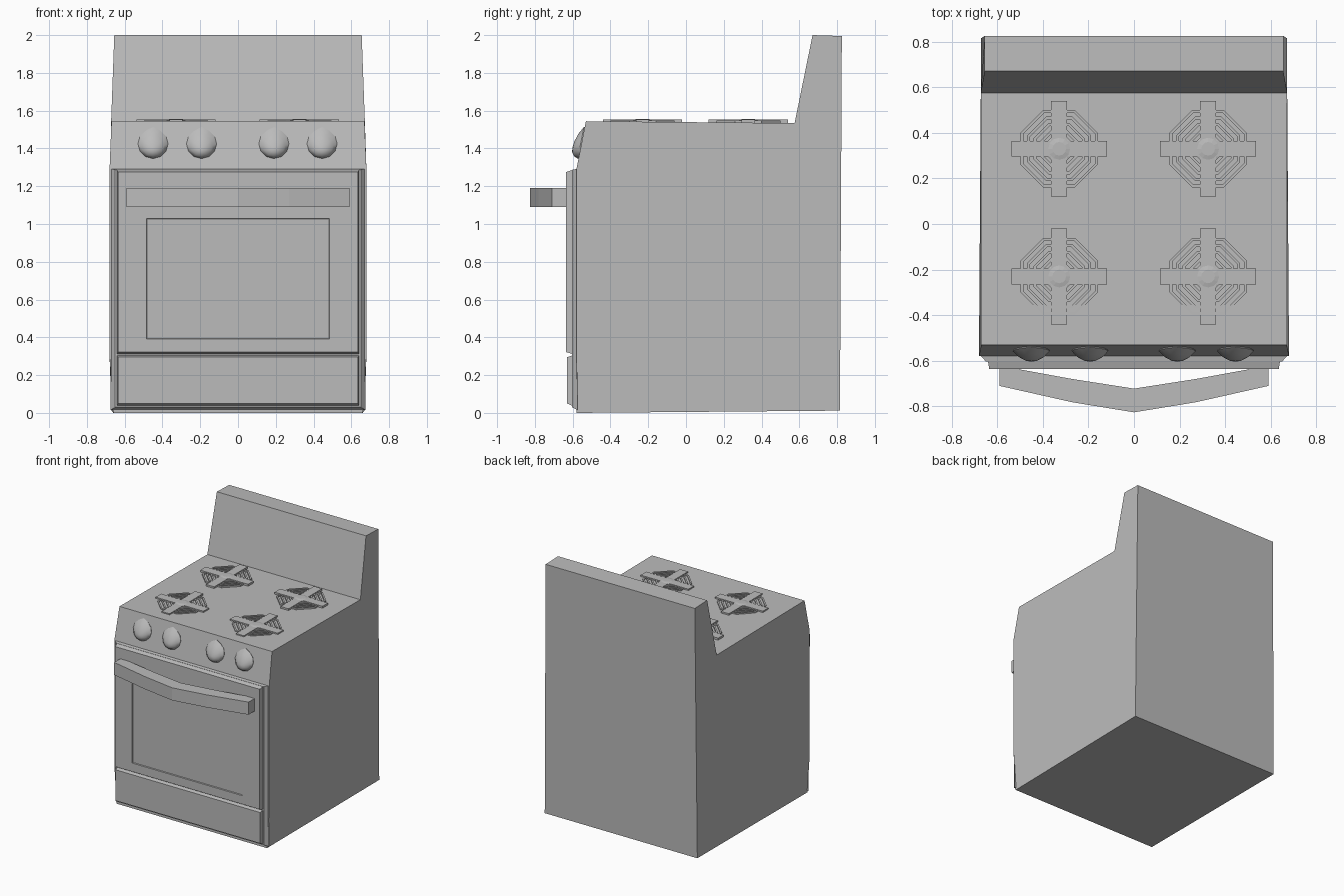
import bpy, bmesh, math
from mathutils import Vector

cube = bpy.data.objects.get("Cube")
if cube:
    bpy.data.objects.remove(cube, do_unlink=True)

grey = bpy.data.materials.new("enamel grey")
grey.use_nodes = True
colour = (0.5, 0.5, 0.5, 1)
grey.diffuse_color = colour
grey.node_tree.nodes["Principled BSDF"].inputs["Base Color"].default_value = colour


def finish(name, bm):
    bmesh.ops.recalc_face_normals(bm, faces=bm.faces[:])
    mesh = bpy.data.meshes.new(name)
    bm.to_mesh(mesh)
    bm.free()
    mesh.materials.append(grey)
    obj = bpy.data.objects.new(name, mesh)
    bpy.context.collection.objects.link(obj)
    return obj


def skin(bm, loops, cap_start=True, cap_end=True):
    """Join equal closed loops of points into a skin."""
    rings = [[bm.verts.new(p) for p in loop] for loop in loops]
    n = len(rings[0])
    for a, b in zip(rings, rings[1:]):
        for i in range(n):
            j = (i + 1) % n
            bm.faces.new((a[i], a[j], b[j], b[i]))
    if cap_start:
        bm.faces.new(rings[0])
    if cap_end:
        bm.faces.new(rings[-1])
    return rings


def rect(w, y, z0, z1):
    return [(-w, y, z0), (w, y, z0), (w, y, z1), (-w, y, z1)]


# Cabinet with sloped control panel and backguard: (half width, y, z)
profile = [(0.66, -0.58, 0), (0.68, -0.58, 0.3), (0.68, -0.58, 1.29),
           (0.67, -0.53, 1.544), (0.672, 0.575, 1.534), (0.655, 0.67, 2.0),
           (0.655, 0.825, 1.995), (0.67, 0.815, 0.012)]
bm = bmesh.new()
skin(bm, [[(s * w, y, z) for w, y, z in profile] for s in (-1, 1)])
finish("cabinet", bm)

# Front frame
bm = bmesh.new()
skin(bm, [rect(0.675, -0.575, 0.015, 1.292), rect(0.65, -0.603, 0.03, 1.287)])
finish("front_frame", bm)

# Oven door with a shallow recessed window
bm = bmesh.new()
skin(bm, [rect(0.642, -0.595, 0.31, 1.288), rect(0.635, -0.635, 0.322, 1.275),
          rect(0.485, -0.635, 0.39, 1.03), rect(0.482, -0.628, 0.393, 1.027)])
finish("oven_door", bm)

# Storage drawer
bm = bmesh.new()
skin(bm, [rect(0.642, -0.595, 0.035, 0.306), rect(0.635, -0.63, 0.05, 0.295)])
finish("drawer", bm)

# Bowed handle: outer edge paired with inner edge
half = [((0.59, -0.63), (0.51, -0.63)), ((0.59, -0.71), (0.5, -0.638)),
        ((0.27, -0.782), (0.27, -0.68))]
middle = [((0, -0.826), (0, -0.722))]
pairs = half + middle + [tuple((-x, y) for x, y in p) for p in reversed(half)]
bm = bmesh.new()
skin(bm, [[(*o, 1.09), (*o, 1.19), (*i, 1.19), (*i, 1.09)] for o, i in pairs])
finish("door_handle", bm)

# Teardrop control knobs on the sloped panel
slope = Vector((0, 0.05, 0.254)).normalized()
outward = Vector((0, -slope.z, slope.y))


def knob_loop(centre, scale, drop, height):
    pts = []
    for k in range(12):
        a = math.tau * k / 12 + math.pi / 2
        r = 0.08 * scale * (1.13 if k == 0 else 1)
        pts.append(centre + Vector((1, 0, 0)) * r * math.cos(a)
                   + slope * (r * math.sin(a) - drop) + outward * height)
    return pts


for i, x in enumerate((-0.45, -0.193, 0.19, 0.445)):
    centre = Vector((x, -0.554, 1.424))
    bm = bmesh.new()
    skin(bm, [knob_loop(centre, s, d, h) for s, d, h in
              ((0.96, 0, -0.01), (1, 0, 0.004), (0.72, 0.014, 0.025),
               (0.35, 0.026, 0.039), (0.06, 0.03, 0.042))])
    knob = finish(f"knob_{i + 1}", bm)
    bpy.ops.object.select_all(action="DESELECT")
    knob.select_set(True)
    bpy.context.view_layer.objects.active = knob
    bpy.ops.object.shade_smooth_by_angle(angle=math.radians(50))


# Burners: cross grate, nested octagonal rings, domed cap
def circle(x, y, r, z, n, turn=0.0):
    return [(x + r * math.cos(math.tau * k / n + turn),
             y + r * math.sin(math.tau * k / n + turn), z) for k in range(n)]


def burner(label, x, y):
    base = 1.53
    bm = bmesh.new()
    for w, d in ((0.21, 0.035), (0.035, 0.21)):
        corners = [(-w, -d), (w, -d), (w, d), (-w, d)]
        skin(bm, [[(x + a, y + b, z) for a, b in corners] for z in (base, 1.552)])
    finish(label + "_grate", bm)

    bm = bmesh.new()
    for r in (0.09, 0.121, 0.152, 0.183):
        loops = [circle(x, y, q, z, 8, math.pi / 8) for q, z in
                 ((r, base), (r, 1.549), (r - 0.013, 1.549), (r - 0.013, base))]
        skin(bm, loops + loops[:1], False, False)
    bmesh.ops.remove_doubles(bm, verts=bm.verts[:], dist=0.0001)
    finish(label + "_rings", bm)

    bm = bmesh.new()
    skin(bm, [circle(x, y, r, z, 12) for r, z in
              ((0.062, base), (0.062, 1.549), (0.03, 1.556))])
    finish(label + "_cap", bm)


for row, y in (("back", 0.33), ("front", -0.23)):
    for side, x in (("right", -0.328), ("left", 0.325)):
        burner(f"{row}_{side}_burner", x, y)
